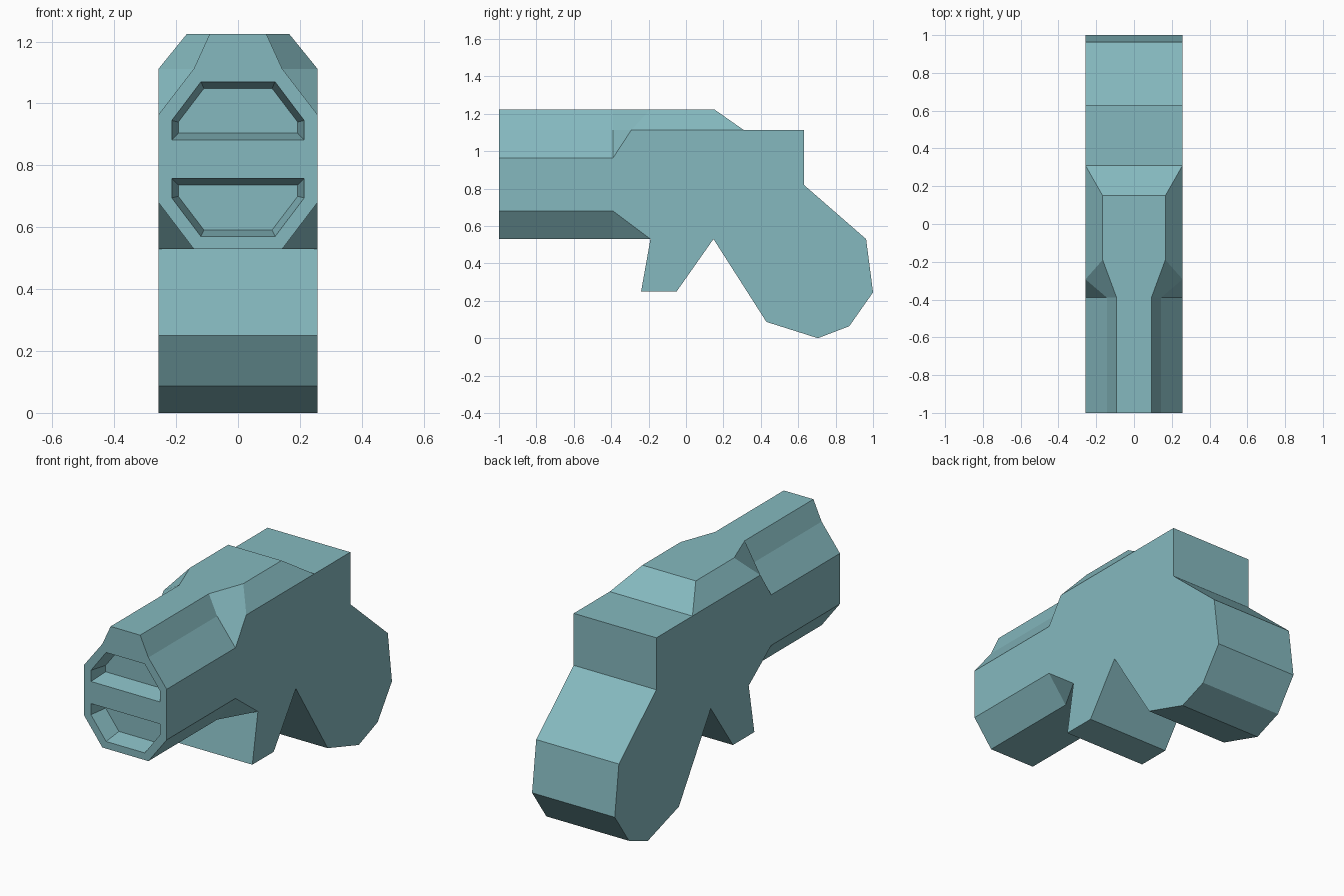
import bpy, bmesh

if "Cube" in bpy.data.objects:
    bpy.data.objects.remove(bpy.data.objects["Cube"])

W = 0.257  # half width of the body


def make_object(name, bm):
    bmesh.ops.recalc_face_normals(bm, faces=bm.faces)
    mesh = bpy.data.meshes.new(name)
    bm.to_mesh(mesh)
    bm.free()
    obj = bpy.data.objects.new(name, mesh)
    bpy.context.collection.objects.link(obj)
    return obj


# Outline of the body: (half width, y, z) from the muzzle top round to the muzzle bottom
outline = [
    (.092, -1, 1.224), (.092, -.39, 1.224), (.166, -.19, 1.224), (.166, .15, 1.224),
    (W, .31, 1.112), (W, .63, 1.112), (W, .63, .82), (W, .963, .53), (W, 1, .245),
    (W, .873, .064), (W, .705, 0), (W, .43, .087), (W, .147, .53), (W, -.05, .25),
    (W, -.24, .25), (W, -.19, .53), (.143, -.39, .53), (.143, -1, .53),
]
# Extra points on the flank where the barrel bevels meet the body
flank = {
    "m1": (.143, -1, 1.112), "m2": (.143, -.39, 1.112),
    "s1": (W, -1, .964), "s2": (W, -.39, .964), "s3": (W, -.293, 1.112),
    "l1": (W, -1, .68), "l2": (W, -.39, .68),
}
# Flank faces, by outline index or flank point
flank_faces = [
    (0, 1, "m2", "m1"), ("m1", "m2", "s2", "s1"), (1, 2, "s3", "m2"),
    ("m2", "s3", "s2"), (2, 3, 4, "s3"), ("s1", "s2", "l2", "l1"),
    ("l1", "l2", 16, 17), ("l2", 15, 16),
    ("s2", "s3", *range(4, 16), "l2"),
]

bm = bmesh.new()
points = {**dict(enumerate(outline)), **flank}
sides = [{k: bm.verts.new((s * x, y, z)) for k, (x, y, z) in points.items()} for s in (1, -1)]
right, left = sides
for side in sides:
    for face in flank_faces:
        bm.faces.new([side[k] for k in face])
for i in range(len(outline) - 1):
    bm.faces.new((right[i], right[i + 1], left[i + 1], left[i]))
front = [0, "m1", "s1", "l1", 17]
bm.faces.new([right[k] for k in front] + [left[k] for k in reversed(front)])
body = make_object("blaster_body", bm)

# Muted teal finish
teal = bpy.data.materials.new("muted_teal")
teal.diffuse_color = (.235, .485, .52, 1)
teal.use_nodes = True
teal.node_tree.nodes["Principled BSDF"].inputs["Base Color"].default_value = teal.diffuse_color
body.data.materials.append(teal)

# Tapered muzzle slots, the lower one mirrored from the upper
outer = [(.214, .882), (.214, .945), (.12, 1.07)]
inner = [(.193, .904), (.193, .94), (.11, 1.049)]
MIRROR_Z = .82


def slot_cutter(name, flip):
    bm = bmesh.new()
    rings = []
    for y, prof in ((-1.1, outer), (-1, outer), (-.9, inner)):
        loop = prof + [(-x, z) for x, z in reversed(prof)]
        rings.append([bm.verts.new((x, y, 2 * MIRROR_Z - z if flip else z)) for x, z in loop])
    for a, b in zip(rings, rings[1:]):
        for i in range(6):
            j = (i + 1) % 6
            bm.faces.new((a[i], a[j], b[j], b[i]))
    bm.faces.new(rings[0])
    bm.faces.new(rings[-1])
    cutter = make_object(name, bm)
    cutter.data.materials.append(teal)
    cutter.hide_render = True
    return cutter


bpy.context.view_layer.objects.active = body
for name, flip in (("upper_slot_cutter", False), ("lower_slot_cutter", True)):
    cutter = slot_cutter(name, flip)
    mod = body.modifiers.new(name, 'BOOLEAN')
    mod.operation = 'DIFFERENCE'
    mod.solver = 'EXACT'
    mod.object = cutter
    bpy.ops.object.modifier_apply(modifier=mod.name)
    bpy.data.objects.remove(cutter)
